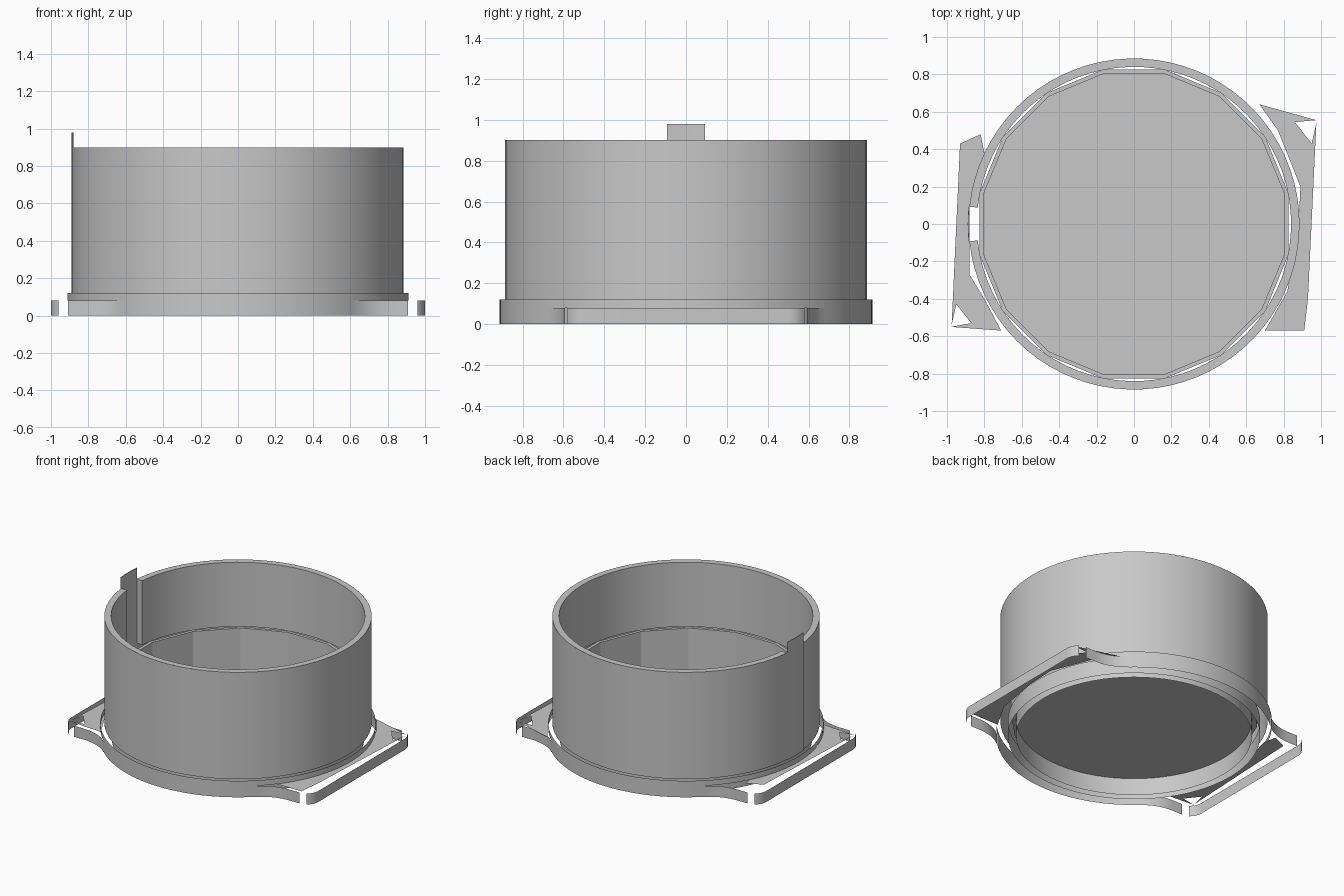
import bpy
import bmesh
from math import cos, sin, radians

cube = bpy.data.objects.get("Cube")
if cube:
    bpy.data.objects.remove(cube, do_unlink=True)

grey = bpy.data.materials.new("plain grey")
grey.use_nodes = True
colour = (0.58, 0.58, 0.58, 1)
grey.diffuse_color = colour
grey.node_tree.nodes["Principled BSDF"].inputs["Base Color"].default_value = colour


def finish(name, bm, recalc=False):
    if recalc:
        bmesh.ops.recalc_face_normals(bm, faces=bm.faces)
    mesh = bpy.data.meshes.new(name)
    bm.to_mesh(mesh)
    bm.free()
    mesh.materials.append(grey)
    obj = bpy.data.objects.new(name, mesh)
    bpy.context.collection.objects.link(obj)
    bpy.ops.object.select_all(action="DESELECT")
    obj.select_set(True)
    bpy.context.view_layer.objects.active = obj
    bpy.ops.object.shade_smooth_by_angle(angle=radians(20))
    return obj


def grid(name, rows, recalc=False):
    """Skin successive rows of points with quads."""
    bm = bmesh.new()
    verts = [[bm.verts.new(p) for p in row] for row in rows]
    for a, b in zip(verts, verts[1:]):
        for i in range(len(a) - 1):
            bm.faces.new((a[i], a[i + 1], b[i + 1], b[i]))
    bmesh.ops.remove_doubles(bm, verts=bm.verts, dist=0.0001)
    return finish(name, bm, recalc)


def lathe(name, profile, start=0, end=360, steps=72, recalc=False):
    """Spin an (r, z) profile about the z axis."""
    rows = [[(x, y, z) for x, y in arc(0, 0, r, start, end, steps)] for r, z in profile]
    return grid(name, rows, recalc)


def sheet(name, outline, z):
    bm = bmesh.new()
    bm.faces.new([bm.verts.new((x, y, z)) for x, y in outline])
    bmesh.ops.triangulate(bm, faces=bm.faces)
    for f in bm.faces:
        if f.normal.z < 0:
            f.normal_flip()
    return finish(name, bm)


def wall(name, path, bottom, top):
    return grid(name, [[(x, y, z) for x, y in path] for z in (bottom, top)])


def arc(cx, cy, r, start, end, steps):
    angles = [radians(start + (end - start) * i / steps) for i in range(steps + 1)]
    return [(cx + r * cos(a), cy + r * sin(a)) for a in angles]


# Barrel: outer wall, and inner wall with a slot for the tab
lathe("outer_wall", [(0.885, 0.12), (0.885, 0.9)])
lathe("rim_and_inner_wall", [(0.885, 0.9), (0.84, 0.9), (0.84, 0.43)], 186, 534)
for name, a in (("front_slot_cheek", radians(186)), ("back_slot_cheek", radians(174))):
    wall(name, [(r * cos(a), r * sin(a)) for r in (0.84, 0.885)], 0.43, 0.9)

# Faceted lower liner with its ledge, ending on the raised floor
lathe("lower_liner", [(0.842, 0.43), (0.82, 0.43), (0.82, 0.125)], 11.25, 371.25, 16)
sheet("floor", arc(0, 0, 0.82, 11.25, 348.75, 15), 0.125)

# Foot ring under the floor, open below between its two walls
lathe("foot_ring_inside", [(0.78, 0.125), (0.78, 0)])
lathe("foot_ring_outside", [(0.835, 0), (0.835, 0.12)])

# Tab standing above the rim on the right side
lathe("tab", [(0.885, 0.12), (0.889, 0.12), (0.889, 0.98), (0.885, 0.98), (0.885, 0.12)],
      174, 186, 6, recalc=True)

# Flange: tall round front and back, low fillets flaring to the corners,
# low side walls with rounded ends, and a raised collar over the side plates
fillet = arc(0.83, -0.91, 0.318, 132.4, 90, 8) + [(0.91, -0.592)]
bulge = arc(0, 0, 0.912, 227.7, 312.3, 28)
collar = arc(0, 0, 0.912, -47.7, 47.7, 30)
corner = arc(0.9, -0.5, 0.1, -53, 0, 5)
side = corner + [(x, -y) for x, y in reversed(corner)]
left_fillet = fillet
right_fillet = [(-x, y) for x, y in reversed(fillet)]
for s, end_name, side_name in ((1, "front", "left"), (-1, "back", "right")):
    for part, path, bottom, top in (
            (end_name + "_bulge", bulge, 0, 0.12),
            (end_name + "_first_fillet", left_fillet, 0, 0.08),
            (end_name + "_second_fillet", right_fillet, 0, 0.08),
            (side_name + "_collar", collar, 0.08, 0.12),
            (side_name + "_skirt", side, 0, 0.08)):
        wall(part, [(s * x, s * y) for x, y in path], bottom, top)

# Side plates with notched corners
sheet("left_plate", [(0.67, 0.64), (0.975, 0.555), (0.86, 0.545), (0.95, 0.43),
                     (0.975, 0.54), (0.93, -0.4), (0.91, -0.57), (0.7, -0.57),
                     (0.82, -0.36), (0.88, 0), (0.89, 0.2), (0.77, 0.5)], 0.08)
sheet("right_plate", [(-0.71, -0.57), (-0.98, -0.55), (-0.87, -0.53), (-0.95, -0.43),
                      (-0.975, -0.54), (-0.93, 0.43), (-0.82, 0.48), (-0.8, 0.38),
                      (-0.88, 0.1), (-0.88, -0.27), (-0.8, -0.4)], 0.08)
